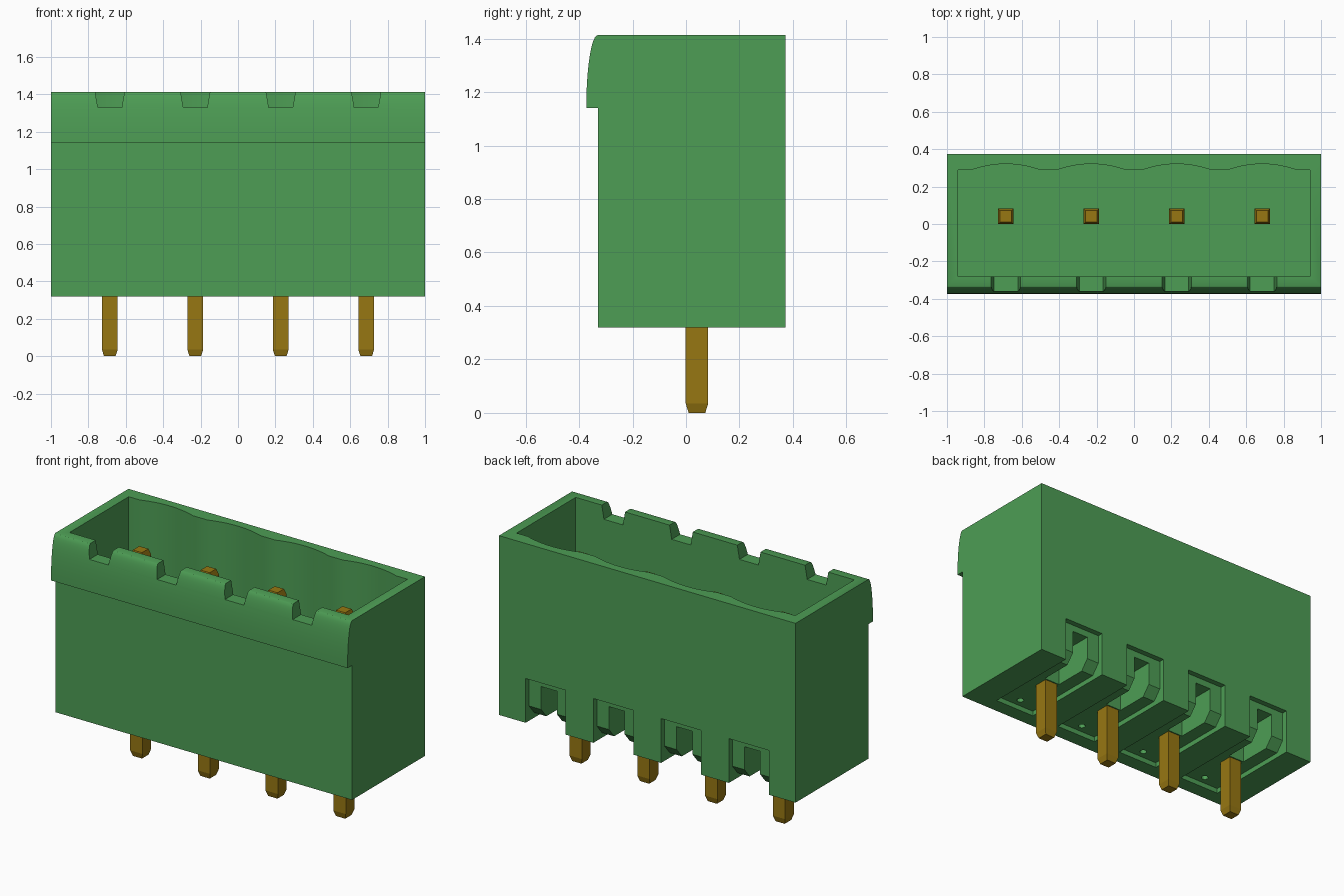
import bpy, math

cube = bpy.data.objects.get("Cube")
if cube:
    bpy.data.objects.remove(cube, do_unlink=True)


def material(name, colour):
    m = bpy.data.materials.new(name)
    m.use_nodes = True
    m.diffuse_color = colour
    m.node_tree.nodes["Principled BSDF"].inputs["Base Color"].default_value = colour
    return m


green = material("green plastic", (0.075, 0.34, 0.09, 1))
brass = material("dark brass", (0.31, 0.185, 0.006, 1))

PITCH = 0.457
PIN_Y = 0.041
pin_xs = [(i - 1.5) * PITCH for i in range(4)]


def prism(name, profile, axis, low, high, mat):
    """Extrude a 2D profile along an axis: profile is yz, xz or xy."""
    place = {"x": lambda p, t: (t, p[0], p[1]),
             "y": lambda p, t: (p[0], t, p[1]),
             "z": lambda p, t: (p[0], p[1], t)}[axis]
    n = len(profile)
    verts = [place(p, t) for t in (low, high) for p in profile]
    faces = [range(n), range(n, 2 * n)]
    faces += [(i, (i + 1) % n, (i + 1) % n + n, i + n) for i in range(n)]
    mesh = bpy.data.meshes.new(name)
    mesh.from_pydata(verts, [], [tuple(f) for f in faces])
    mesh.materials.append(mat)
    ob = bpy.data.objects.new(name, mesh)
    bpy.context.collection.objects.link(ob)
    # Consistent outward normals
    select(ob)
    bpy.ops.object.mode_set(mode="EDIT")
    bpy.ops.mesh.select_all(action="SELECT")
    bpy.ops.mesh.normals_make_consistent(inside=False)
    bpy.ops.object.mode_set(mode="OBJECT")
    return ob


def select(ob):
    bpy.ops.object.select_all(action="DESELECT")
    ob.select_set(True)
    bpy.context.view_layer.objects.active = ob


def cut(target, cutter):
    cutter.hide_render = True
    mod = target.modifiers.new("cut", "BOOLEAN")
    mod.operation, mod.solver, mod.object = "DIFFERENCE", "EXACT", cutter
    select(target)
    bpy.ops.object.modifier_apply(modifier=mod.name)
    bpy.data.objects.remove(cutter, do_unlink=True)


# Housing with a rounded lip along the front
BASE, TOP, LIP, FRONT, BACK = 0.32, 1.413, 1.14, -0.33, 0.373
outline = [(BACK, TOP), (BACK, BASE), (FRONT, BASE), (FRONT, LIP)]
for i in range(13):
    t = math.radians(90 * i / 12)
    outline.append((FRONT - 0.043 * math.cos(t), LIP + (TOP - LIP) * math.sin(t)))
housing = prism("housing", outline, "x", -1, 1, green)

# Open cavity with a scalloped back wall
cavity = [(0.94, -0.28), (-0.94, -0.28), (-0.94, 0.29)]
for x in pin_xs:
    for i in range(13):
        u = i / 6 - 1
        cavity.append((x + 0.18 * u, 0.29 + 0.031 * (1 - u * u)))
cavity.append((0.94, 0.29))
cut(housing, prism("cavity_cutter", cavity, "z", 0.63, 1.6, green))

for x in pin_xs:
    # Tapered notch in the front lip
    notch = [(x - 0.064, 1.33), (x + 0.064, 1.33), (x + 0.085, 1.45), (x - 0.085, 1.45)]
    cut(housing, prism("notch_cutter", notch, "y", -0.5, -0.2, green))
    # Shallow recess wrapping from the back onto the underside
    recess = [(0.45, 0.25), (0.45, 0.59), (0.34, 0.59), (0.34, 0.41),
              (0.29, 0.35), (-0.24, 0.35), (-0.24, 0.25)]
    cut(housing, prism("recess_cutter", recess, "x", x - 0.135, x + 0.135, green))
    # Narrow channel leading to the pin
    channel = [(0.42, 0.22), (0.42, 0.55), (0.09, 0.55), (0.09, 0.22)]
    cut(housing, prism("channel_cutter", channel, "x", x - 0.053, x + 0.053, green))
    # Small round hole under the front edge
    hole = [(x + 0.02 * math.cos(math.tau * i / 12),
             -0.19 + 0.02 * math.sin(math.tau * i / 12)) for i in range(12)]
    cut(housing, prism("hole_cutter", hole, "z", 0.28, 0.42, green))

select(housing)
bpy.ops.object.shade_smooth_by_angle(angle=math.radians(25))


# Square contact pins with tapered ends
def contact_pin(name, x):
    levels = [(0, 0.031), (0.035, 0.042), (1.22, 0.042), (1.255, 0.031)]
    verts = [(x + sx * r, PIN_Y + sy * r, z) for z, r in levels
             for sx, sy in ((-1, -1), (1, -1), (1, 1), (-1, 1))]
    faces = [(3, 2, 1, 0), (12, 13, 14, 15)]
    for k in range(0, 12, 4):
        for i in range(4):
            j = (i + 1) % 4
            faces.append((k + i, k + j, k + j + 4, k + i + 4))
    mesh = bpy.data.meshes.new(name)
    mesh.from_pydata(verts, [], faces)
    mesh.materials.append(brass)
    bpy.context.collection.objects.link(bpy.data.objects.new(name, mesh))


for i, x in enumerate(pin_xs):
    contact_pin(f"contact_pin_{i + 1}", x)
